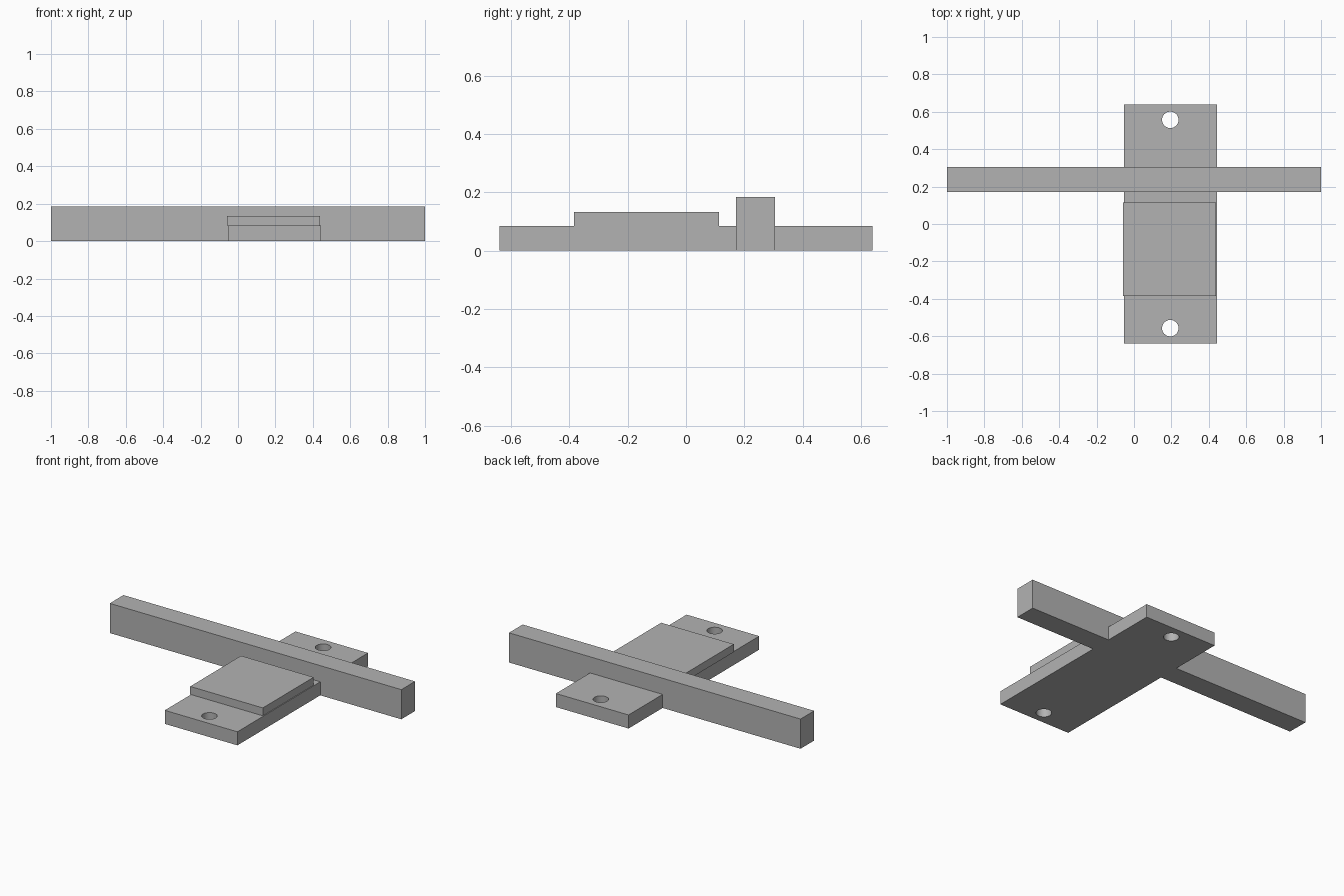
import bpy

cube = bpy.data.objects.get("Cube")
if cube:
    bpy.data.objects.remove(cube, do_unlink=True)

# Single plain grey
grey = bpy.data.materials.new("plain grey")
grey.use_nodes = True
colour = (0.45, 0.45, 0.45, 1)
grey.diffuse_color = colour
grey.node_tree.nodes["Principled BSDF"].inputs["Base Color"].default_value = colour


def block(name, low, high):
    """Box between two opposite corners."""
    centre = [(a + b) / 2 for a, b in zip(low, high)]
    bpy.ops.mesh.primitive_cube_add(size=1, location=centre)
    ob = bpy.context.object
    ob.name = name
    ob.scale = [b - a for a, b in zip(low, high)]
    bpy.ops.object.transform_apply(location=False, rotation=False, scale=True)
    ob.data.materials.append(grey)
    return ob


# Base plate, raised pad and long cross bar
plate = block("base_plate", (-0.054, -0.64, 0), (0.444, 0.64, 0.084))
block("raised_pad", (-0.059, -0.384, 0.084), (0.439, 0.114, 0.133))
block("cross_bar", (-1, 0.172, 0), (1, 0.306, 0.184))

# Mounting holes through both ends of the plate
for end, side in (("front", -1), ("back", 1)):
    bpy.ops.mesh.primitive_cylinder_add(vertices=48, radius=0.044, depth=0.4,
                                        location=(0.194, side * 0.557, 0.04))
    cutter = bpy.context.object
    cutter.name = end + "_hole_cutter"
    cutter.data.materials.append(grey)
    cut = plate.modifiers.new(end + "_hole", "BOOLEAN")
    cut.operation = "DIFFERENCE"
    cut.solver = "EXACT"
    cut.object = cutter
    bpy.context.view_layer.objects.active = plate
    bpy.ops.object.modifier_apply(modifier=cut.name)
    bpy.data.objects.remove(cutter, do_unlink=True)

# Smooth hole walls with crisp plate edges
bpy.ops.object.select_all(action="DESELECT")
plate.select_set(True)
bpy.context.view_layer.objects.active = plate
bpy.ops.object.shade_smooth_by_angle()
